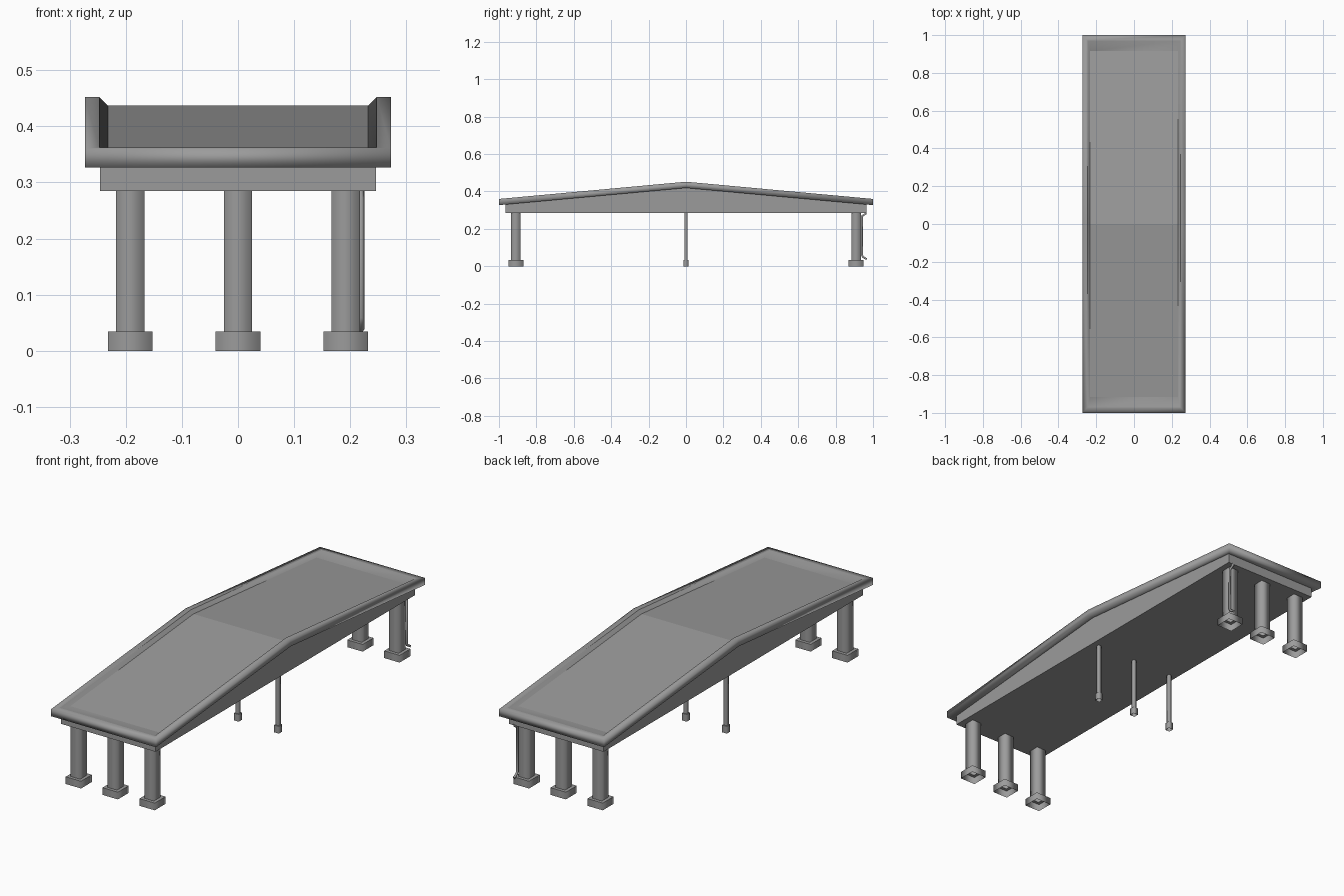
import bpy, bmesh

if "Cube" in bpy.data.objects:
    bpy.data.objects.remove(bpy.data.objects["Cube"])

grey = bpy.data.materials.new("dark_grey")
grey.diffuse_color = (0.33, 0.33, 0.33, 1)
grey.use_nodes = True
grey.node_tree.nodes["Principled BSDF"].inputs["Base Color"].default_value = grey.diffuse_color

def add(name, data):
    data.materials.append(grey)
    ob = bpy.data.objects.new(name, data)
    bpy.context.collection.objects.link(ob)

def make(name, bm, smooth=False):
    bmesh.ops.recalc_face_normals(bm, faces=bm.faces)
    for f in bm.faces:
        f.smooth = smooth
    me = bpy.data.meshes.new(name)
    bm.to_mesh(me)
    bm.free()
    add(name, me)

def roof_z(y, off=0.0):
    return 0.452 - 0.092 * abs(y) + off

def ring(bm, x, y, off=0.0, flat=None):
    # rectangle with an extra point on each long side at the ridge
    pts = [(-x, -y), (x, -y), (x, 0), (x, y), (-x, y), (-x, 0)]
    return [bm.verts.new((px, py, roof_z(py, off) if flat is None else flat))
            for px, py in pts]

def bridge(bm, a, b):
    n = len(a)
    for i in range(n):
        j = (i + 1) % n
        bm.faces.new((a[i], a[j], b[j], b[i]))

def cap(bm, r):
    bm.faces.new((r[0], r[1], r[2], r[5]))
    bm.faces.new((r[5], r[2], r[3], r[4]))

def sharpen(bm, r):
    for a, b in zip(r, r[1:] + r[:1]):
        bm.edges.get((a, b)).smooth = False

# gabled roof with raised rim and sunken panel
bm = bmesh.new()
rings = [ring(bm, *p) for p in ((0.24, 0.96, -0.033), (0.273, 1.0, -0.033),
                                (0.273, 1.0, 0), (0.247, 0.972, 0),
                                (0.232, 0.915, -0.015))]
for a, b in zip(rings, rings[1:]):
    bridge(bm, a, b)
cap(bm, rings[0])
cap(bm, rings[-1])
sharpen(bm, rings[3])
sharpen(bm, rings[4])
for r in (rings[0], rings[-1]):
    bm.edges.get((r[2], r[5])).smooth = False
make("roof", bm, True)

# deep beam body under the roof with a flat ceiling
bm = bmesh.new()
top = ring(bm, 0.246, 0.965, -0.033)
bottom = ring(bm, 0.246, 0.965, flat=0.285)
bridge(bm, top, bottom)
cap(bm, bottom)
cap(bm, top)
make("ceiling_beam", bm)

# square posts on square footings, open underneath, with crisp ledges
def post(name, x, y, half, foot):
    bm = bmesh.new()
    rings = [[bm.verts.new((x + sx * h, y + sy * h, z))
              for sx, sy in ((-1, -1), (1, -1), (1, 1), (-1, 1))]
             for h, z in ((foot, 0), (foot, 0.034), (half, 0.034), (half, 0.286))]
    for a, b in zip(rings, rings[1:]):
        bridge(bm, a, b)
    sharpen(bm, rings[1])
    sharpen(bm, rings[2])
    make(name, bm, True)

for label, y, half, foot, dx in (("front", -0.91, 0.025, 0.04, 0.192),
                                 ("middle", 0, 0.008, 0.0125, 0.209),
                                 ("back", 0.91, 0.025, 0.04, 0.192)):
    for side, s in (("left", -1), ("centre", 0), ("right", 1)):
        post(f"{label}_{side}_post", s * dx, y, half, foot)

# drainpipe beside the back right post
cu = bpy.data.curves.new("drainpipe", 'CURVE')
cu.dimensions = '3D'
cu.bevel_depth = 0.006
cu.bevel_resolution = 1
cu.use_fill_caps = True
sp = cu.splines.new('POLY')
path = [(0.961, 0.29), (0.961, 0.281), (0.941, 0.268), (0.941, 0.06), (0.946, 0.05), (0.966, 0.038)]
sp.points.add(len(path) - 1)
for p, (y, z) in zip(sp.points, path):
    p.co = (0.219, y, z, 1)
add("drainpipe", cu)
